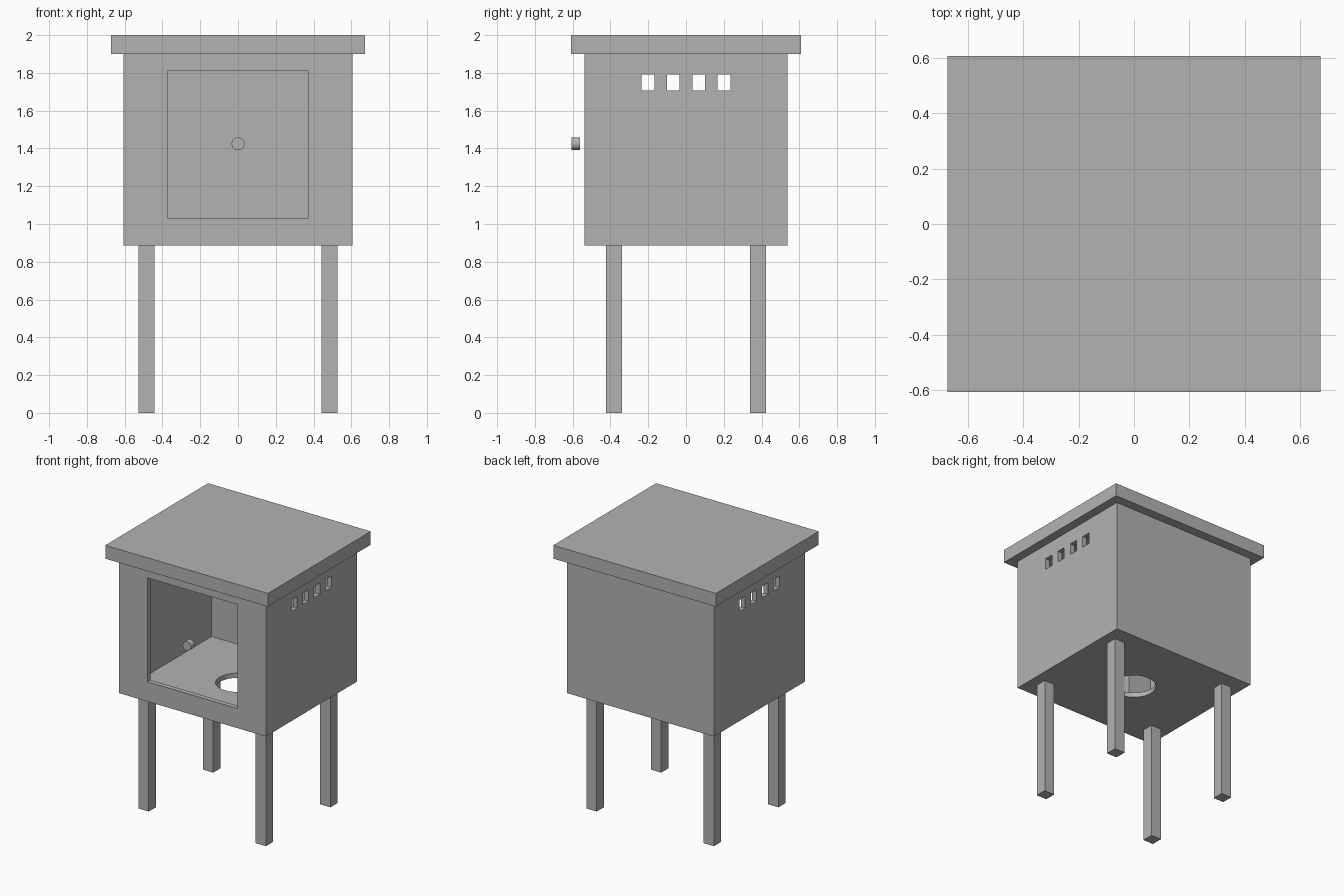
import bpy
import math

default = bpy.data.objects.get("Cube")
if default:
    bpy.data.objects.remove(default, do_unlink=True)

grey = bpy.data.materials.new("plain grey")
grey.use_nodes = True
grey.diffuse_color = (0.45, 0.45, 0.45, 1)
grey.node_tree.nodes["Principled BSDF"].inputs["Base Color"].default_value = grey.diffuse_color


def finish(name):
    ob = bpy.context.object
    ob.name = name
    ob.data.name = name
    ob.data.materials.append(grey)
    return ob


def box(name, center, size):
    bpy.ops.mesh.primitive_cube_add(size=1, location=center)
    bpy.context.object.scale = size
    bpy.ops.object.transform_apply(location=False, rotation=False, scale=True)
    return finish(name)


def cylinder(name, center, radius, depth, rotation=(0, 0, 0)):
    bpy.ops.mesh.primitive_cylinder_add(vertices=48, radius=radius, depth=depth,
                                        location=center, rotation=rotation)
    return finish(name)


def cut(target, cutter):
    cutter.hide_render = True
    mod = target.modifiers.new("cut", 'BOOLEAN')
    mod.operation = 'DIFFERENCE'
    mod.solver = 'EXACT'
    mod.object = cutter
    bpy.context.view_layer.objects.active = target
    bpy.ops.object.modifier_apply(modifier=mod.name)
    bpy.data.objects.remove(cutter, do_unlink=True)


# Main dimensions
HALF_X, HALF_Y = 0.607, 0.538
BOTTOM, TOP = 0.885, 1.9
WALL = 0.036
MID = (BOTTOM + TOP) / 2

# Hollow cabinet
body = box("cabinet", (0, 0, MID), (2 * HALF_X, 2 * HALF_Y, TOP - BOTTOM))
cut(body, box("hollow", (0, 0, MID),
              (2 * (HALF_X - WALL), 2 * (HALF_Y - WALL), TOP - BOTTOM - 2 * WALL)))

# Front doorway
cut(body, box("doorway", (0, -HALF_Y, 1.421), (0.747, 0.2, 0.777)))

# Round hole in the floor
cut(body, cylinder("floor_hole", (0, 0, BOTTOM), 0.152, 0.2))

# Row of vents through both side walls
for i in range(4):
    cut(body, box("vent", (0, (i - 1.5) * 0.1345, 1.748), (1.5, 0.068, 0.085)))

# Flat roof slab
box("roof", (0, 0, (TOP + 2) / 2), (1.346, 1.215, 2 - TOP))

# Four legs
for side, sx in (("left", 1), ("right", -1)):
    for end, sy in (("front", -1), ("back", 1)):
        box(f"{end}_{side}_leg", (sx * 0.485, sy * 0.381, BOTTOM / 2), (0.086, 0.086, BOTTOM))

# Door knob
cylinder("door_knob", (0, -0.583, 1.425), 0.034, 0.045, (math.pi / 2, 0, 0))
bpy.ops.object.shade_smooth_by_angle()
